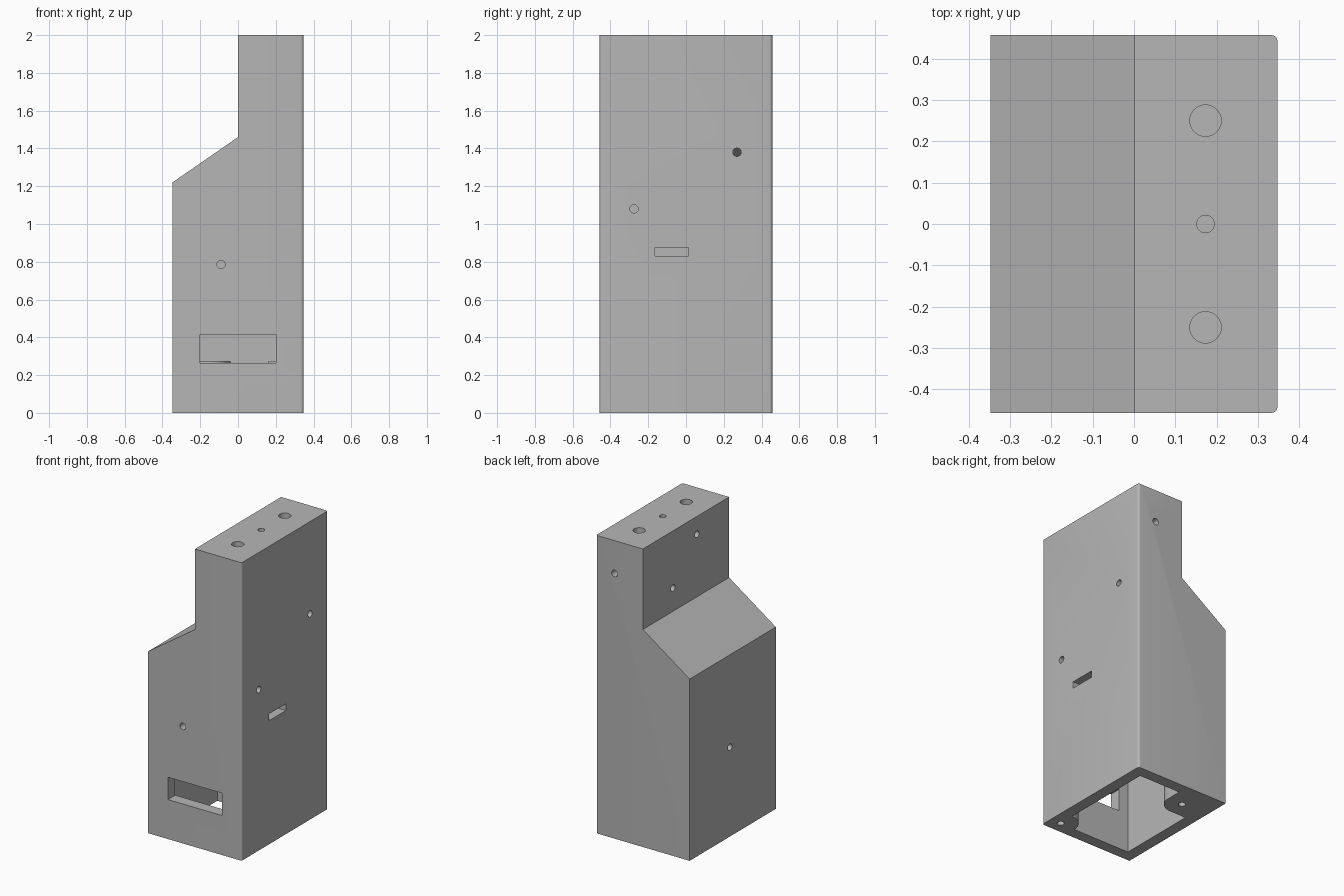
import bpy, bmesh, math
from mathutils import Matrix, Vector

old = bpy.data.objects.get("Cube")
if old:
    bpy.data.objects.remove(old, do_unlink=True)

mat = bpy.data.materials.new("plain grey")
mat.use_nodes = True
GREY = (0.47, 0.47, 0.47, 1)
mat.diffuse_color = GREY
mat.node_tree.nodes["Principled BSDF"].inputs["Base Color"].default_value = GREY

W, D, H = 0.347, 0.457, 2.0      # half width, half depth, height
IX, IY, T = 0.27, 0.38, 0.08     # cavity half sizes and wall


def make(name, bm):
    bmesh.ops.recalc_face_normals(bm, faces=bm.faces)
    mesh = bpy.data.meshes.new(name)
    bm.to_mesh(mesh)
    bm.free()
    mesh.materials.append(mat)
    obj = bpy.data.objects.new(name, mesh)
    bpy.context.collection.objects.link(obj)
    return obj


def prism(name, profile, half, round_x=None):
    """Extrude an x-z profile along y, optionally rounding the upright edges at round_x."""
    bm = bmesh.new()
    face = bm.faces.new([bm.verts.new((x, -half, z)) for x, z in profile])
    new = bmesh.ops.extrude_face_region(bm, geom=[face])["geom"]
    bmesh.ops.translate(bm, vec=(0, 2 * half, 0),
                        verts=[v for v in new if isinstance(v, bmesh.types.BMVert)])
    if round_x is not None:
        edges = [e for e in bm.edges
                 if all(abs(v.co.x - round_x) < 1e-4 for v in e.verts)
                 and abs(e.verts[0].co.z - e.verts[1].co.z) > 1]
        bmesh.ops.bevel(bm, geom=edges, offset=0.015, segments=5,
                        profile=0.5, affect='EDGES')
    return make(name, bm)


def box(name, lo, hi):
    bm = bmesh.new()
    lo, hi = Vector(lo), Vector(hi)
    bmesh.ops.create_cube(bm, size=1, matrix=Matrix.Translation((lo + hi) / 2)
                          @ Matrix.Diagonal((*(hi - lo), 1)))
    return make(name, bm)


def rod(name, centre, axis, r, length):
    bm = bmesh.new()
    turn = Vector((0, 0, 1)).rotation_difference(Vector(axis)).to_matrix().to_4x4()
    bmesh.ops.create_cone(bm, cap_ends=True, segments=32, radius1=r, radius2=r,
                          depth=length, matrix=Matrix.Translation(centre) @ turn)
    return make(name, bm)


def cut(target, tool):
    tool.hide_render = True
    mod = target.modifiers.new("cut", 'BOOLEAN')
    mod.operation, mod.solver, mod.object = 'DIFFERENCE', 'EXACT', tool
    bpy.context.view_layer.objects.active = target
    bpy.ops.object.modifier_apply(modifier=mod.name)
    bpy.data.objects.remove(tool, do_unlink=True)


# Outer shell with sloped shoulder and narrow neck
housing = prism("housing", [(-W, 0), (W, 0), (W, H), (0, H), (0, 1.46), (-W, 1.22)],
                D, round_x=W)

# Cavity open at the bottom, following the outside
cavity = prism("cavity_cutter", [(-IX, -0.1), (IX, -0.1), (IX, H - 0.1), (T, H - 0.1),
                                 (T, 1.418), (-IX, 1.175)], IY)

# Two screw bosses left standing in opposite corners of the cavity
BOSS_R, BOSS_TOP = 0.11, 0.275
bosses = [((-0.15, 0.276), -1), ((0.268, -0.377), 1)]
for (x, y), s in bosses:
    cut(cavity, rod("boss", (x, y, 0), (0, 0, 1), BOSS_R, 2 * BOSS_TOP))
    for ax, ay in ((0, BOSS_R), (BOSS_R, 0)):
        xs = sorted((x - s * ax, s * 0.5))
        ys = sorted((y + s * ay, -s * 0.6))
        cut(cavity, box("boss_corner", (xs[0], ys[0], -0.5), (xs[1], ys[1], BOSS_TOP)))
cut(housing, cavity)

# Screw holes up into the bosses
for (x, y), s in bosses:
    cut(housing, rod("screw_hole", (x, y, 0), (0, 0, 1), 0.022, 0.4))

# Round holes through the walls: centre and axis
X, Y = (1, 0, 0), (0, 1, 0)
wall_holes = [((W, -0.275, 1.08), X), ((W, 0.27, 1.38), X),
              ((-W, 0.03, 0.6), X), ((0, 0.138, 1.617), X), ((0, -0.117, 1.88), X),
              ((-0.09, -D, 0.785), Y), ((0.21, D, 1.78), Y)]
for centre, axis in wall_holes:
    cut(housing, rod("wall_hole", centre, axis, 0.022, 0.24))

# Pockets in the top
for y, r in ((-0.25, 0.038), (0, 0.021), (0.25, 0.038)):
    cut(housing, rod("top_pocket", (0.173, y, H), (0, 0, 1), r, 0.14))

# Front window and side slot
cut(housing, box("window", (-0.2, -0.6, 0.265), (0.2, -IY + 0.03, 0.415)))
cut(housing, box("slot", (IX - 0.03, -0.165, 0.83), (0.5, 0.012, 0.875)))

# Smooth the curved walls only
bpy.ops.object.select_all(action='DESELECT')
housing.select_set(True)
bpy.context.view_layer.objects.active = housing
bpy.ops.object.shade_smooth_by_angle(angle=math.radians(30))
